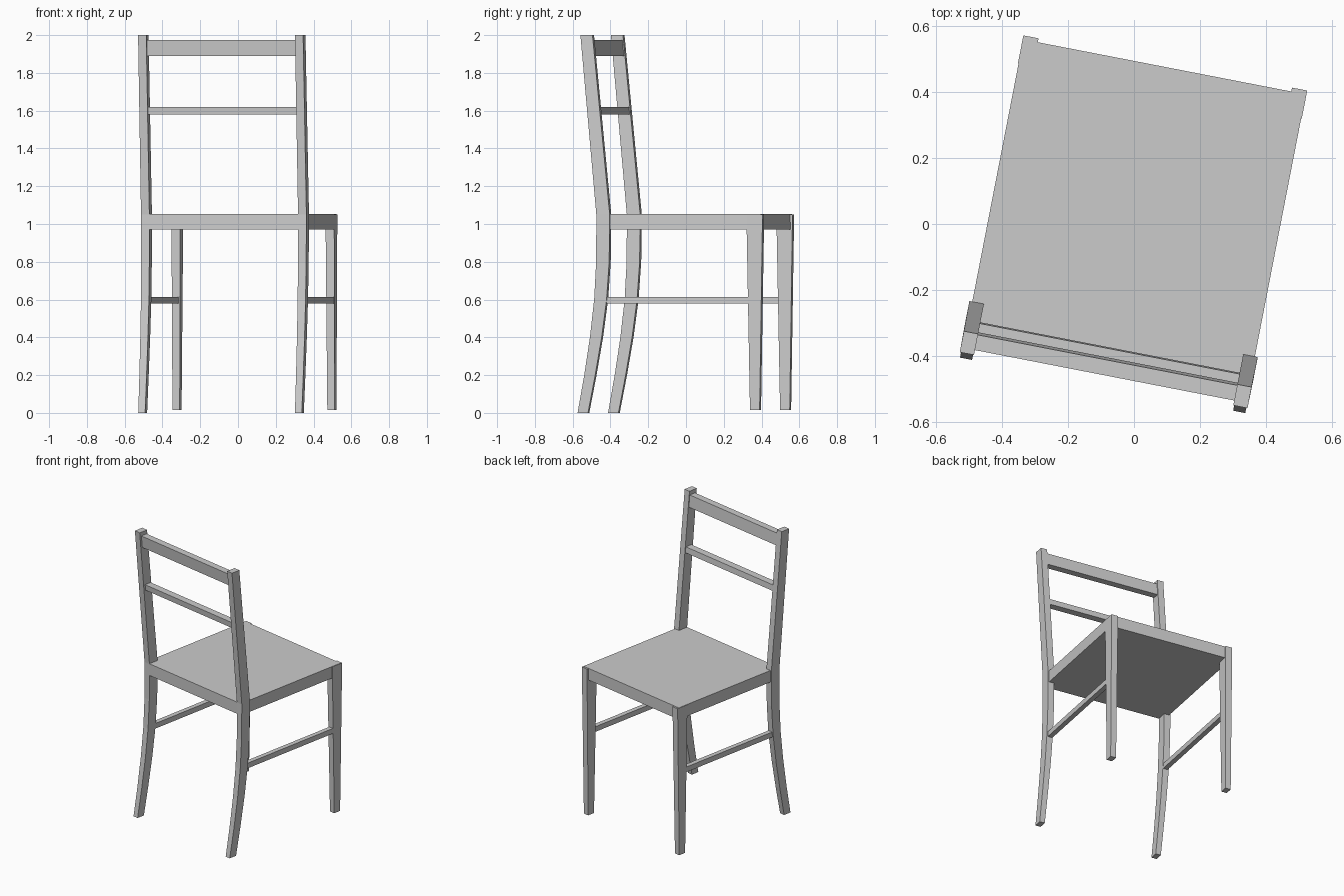
import bpy, bmesh, math
from mathutils import Matrix

if "Cube" in bpy.data.objects:
    bpy.data.objects.remove(bpy.data.objects["Cube"])

# The chair is modelled square to the axes, then turned about z
TURN = Matrix.Rotation(math.radians(-11), 4, 'Z')


def loft(name, sections):
    """Solid through rectangles (z, x0, x1, y0, y1), bottom to top."""
    bm = bmesh.new()
    rings = [[bm.verts.new(p) for p in
              ((x0, y0, z), (x1, y0, z), (x1, y1, z), (x0, y1, z))]
             for z, x0, x1, y0, y1 in sections]
    for a, b in zip(rings, rings[1:]):
        for i in range(4):
            j = (i + 1) % 4
            bm.faces.new((a[i], a[j], b[j], b[i]))
    bm.faces.new(rings[0][::-1])
    bm.faces.new(rings[-1])
    bmesh.ops.recalc_face_normals(bm, faces=bm.faces)
    bmesh.ops.transform(bm, matrix=TURN, verts=bm.verts)
    mesh = bpy.data.meshes.new(name)
    bm.to_mesh(mesh)
    bm.free()
    bpy.context.collection.objects.link(bpy.data.objects.new(name, mesh))


def pair(name, sections):
    """The same part on the right and mirrored on the left."""
    loft(name + "_right", sections)
    loft(name + "_left", [(z, -x1, -x0, y0, y1) for z, x0, x1, y0, y1 in sections])


# Curved rear legs running up into the back posts: z, inner, outer, back, front
pair("back_post", [
    (0.00, 0.404, 0.441, -0.499, -0.443),
    (0.20, 0.403, 0.442, -0.463, -0.404),
    (0.40, 0.402, 0.443, -0.432, -0.369),
    (0.60, 0.401, 0.444, -0.409, -0.342),
    (0.80, 0.401, 0.445, -0.398, -0.328),
    (1.05, 0.401, 0.446, -0.397, -0.325),
    (2.00, 0.401, 0.445, -0.483, -0.418),
])

# Tapered front legs
pair("front_leg", [
    (0.015, 0.398, 0.437, 0.430, 0.482),
    (1.05, 0.392, 0.439, 0.411, 0.498),
])

# Side stretchers
pair("side_stretcher", [
    (0.578, 0.403, 0.436, -0.36, 0.44),
    (0.614, 0.403, 0.436, -0.36, 0.44),
])

# Seat slab, flush with the posts at the back
loft("seat", [
    (0.97, -0.437, 0.437, -0.397, 0.486),
    (1.052, -0.437, 0.437, -0.397, 0.486),
])

# Back rails, leaning with the posts
loft("middle_rail", [
    (1.58, -0.41, 0.41, -0.431, -0.382),
    (1.62, -0.41, 0.41, -0.435, -0.386),
])
loft("top_rail", [
    (1.89, -0.41, 0.41, -0.460, -0.413),
    (1.973, -0.41, 0.41, -0.468, -0.421),
])
